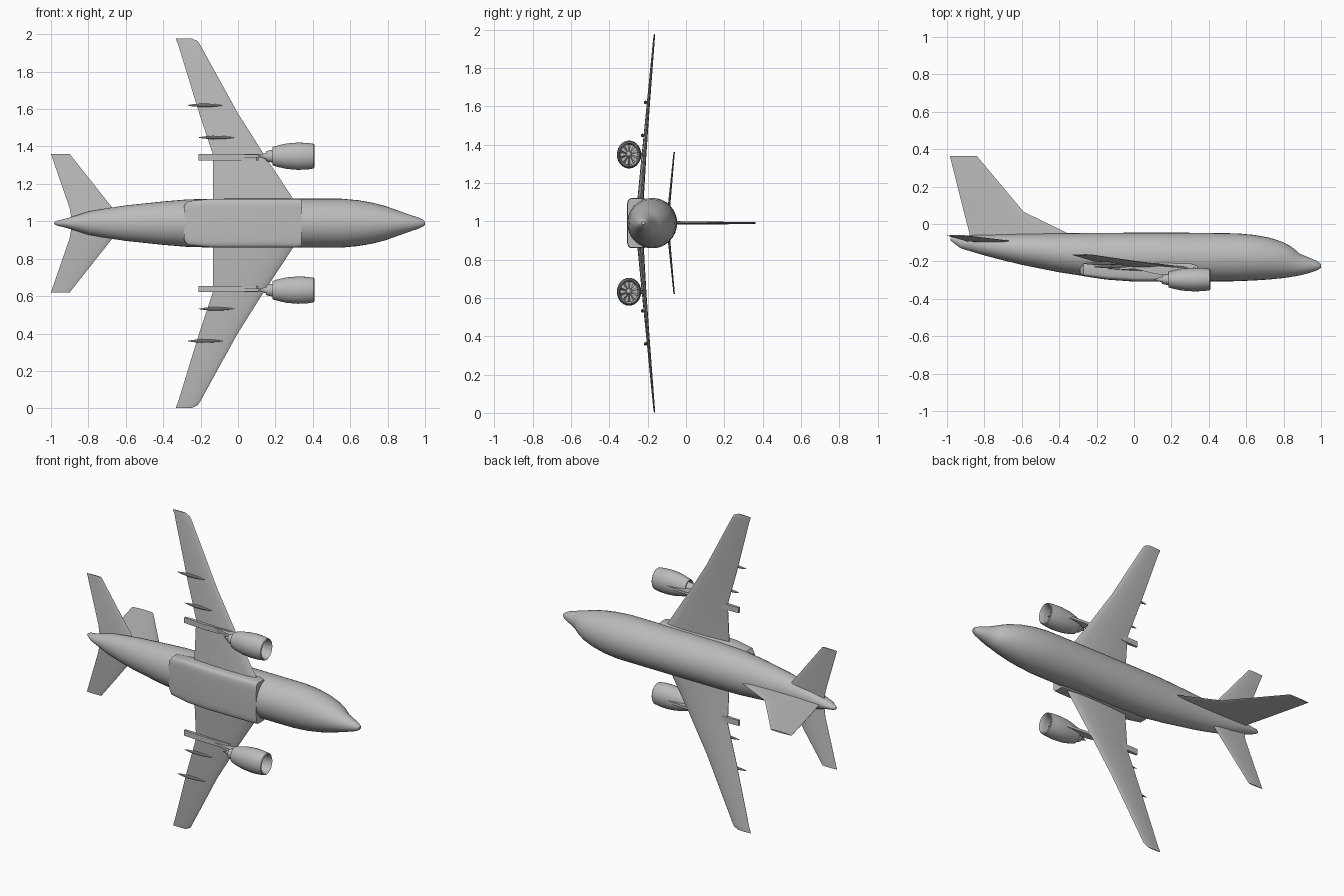
import bpy, bmesh, math
from mathutils import Vector

if "Cube" in bpy.data.objects:
    bpy.data.objects.remove(bpy.data.objects["Cube"])

ZC = 0.99  # height of the fuselage axis; the wings spread along z

grey = bpy.data.materials.new("light grey")
grey.diffuse_color = (0.5, 0.5, 0.5, 1)
grey.use_nodes = True
grey.node_tree.nodes["Principled BSDF"].inputs["Base Color"].default_value = grey.diffuse_color


def finish(name, bm, angle=35):
    bmesh.ops.remove_doubles(bm, verts=bm.verts, dist=1e-5)
    bmesh.ops.recalc_face_normals(bm, faces=bm.faces)
    me = bpy.data.meshes.new(name)
    bm.to_mesh(me)
    bm.free()
    me.materials.append(grey)
    ob = bpy.data.objects.new(name, me)
    bpy.context.collection.objects.link(ob)
    bpy.ops.object.select_all(action='DESELECT')
    ob.select_set(True)
    bpy.context.view_layer.objects.active = ob
    bpy.ops.object.shade_smooth_by_angle(angle=math.radians(angle))
    return ob


def loft(name, rings, angle=35):
    """Skin closed rings of equal length and cap both ends."""
    bm = bmesh.new()
    vs = [[bm.verts.new(p) for p in r] for r in rings]
    n = len(vs[0])
    for a, b in zip(vs, vs[1:]):
        for i in range(n):
            j = (i + 1) % n
            bm.faces.new((a[i], a[j], b[j], b[i]))
    bm.faces.new(vs[0])
    bm.faces.new(vs[-1])
    return finish(name, bm, angle)


def oval(x, top, bot, half, n=32, power=1.0, zc=ZC):
    """Cross-section at x; power below 1 makes it squarer."""
    ring = []
    for i in range(n):
        a = 2 * math.pi * i / n
        c, s = math.cos(a), math.sin(a)
        ring.append((x, (top + bot) / 2 + (top - bot) / 2 * math.copysign(abs(s) ** power, s),
                     zc + half * math.copysign(abs(c) ** power, c)))
    return ring


def foil(te, le, y, t, dz, sgn):
    """Aerofoil section in the xy plane, dz out from the axis."""
    shape = [(0, .06), (.3, .38), (.6, .5), (.85, .42), (.96, .22), (1, 0),
             (.96, -.2), (.85, -.36), (.6, -.42), (.3, -.3), (0, -.06)]
    return [(te + (le - te) * u, y + t * v, ZC + sgn * dz) for u, v in shape]


def prism(name, outline, zc, half):
    return loft(name, [[(x, y, zc + s * half) for x, y in outline] for s in (-1, 1)])


# Fuselage: x, top, bottom, half width
body = [(-0.98, -.075, -.088, .006), (-.965, -.066, -.1, .014), (-.93, -.063, -.128, .022),
        (-.9, -.061, -.138, .03), (-.8, -.058, -.168, .062), (-.7, -.056, -.194, .08),
        (-.6, -.053, -.218, .095), (-.4, -.05, -.258, .116), (-.27, -.048, -.278, .127),
        (-.1, -.047, -.298, .131), (.1, -.046, -.306, .131), (.35, -.047, -.307, .131),
        (.55, -.05, -.306, .131), (.64, -.058, -.302, .123), (.72, -.072, -.297, .109),
        (.79, -.094, -.29, .091), (.84, -.12, -.283, .073), (.865, -.14, -.279, .064),
        (.885, -.158, -.275, .057), (.93, -.177, -.264, .041), (.97, -.194, -.251, .028),
        (.99, -.205, -.242, .018), (1.0, -.214, -.233, .008)]
loft("fuselage", [oval(*s) for s in body])

# Squared belly fairing between the wings
belly = [(-.29, -.2, -.27, .09), (-.27, -.2, -.279, .118), (-.15, -.198, -.297, .13),
         (0, -.197, -.308, .131), (.2, -.197, -.309, .131), (.3, -.2, -.308, .131),
         (.34, -.215, -.306, .128)]
loft("belly_fairing", [oval(*s, power=.32) for s in belly])

# Dorsal fin: sections climb along y
fin_sections = [(-.88, -.36, -.07, .022), (-.88, -.36, -.047, .02), (-.91, -.59, .065, .018),
                (-.984, -.84, .363, .01)]
fin = []
for te, le, y, t in fin_sections:
    fin.append([(x, y, ZC + w) for x, w, _ in foil(te, le, 0, t, 0, 1)])
loft("tail_fin", fin)

# Engine profile about its own axis: x, radius
nacelle = [(.375, 0), (.365, .009), (.345, .016), (.335, .018), (.335, .053), (.375, .052),
           (.4, .056), (.408, .061), (.404, .066), (.37, .071), (.32, .073), (.26, .068),
           (.215, .058), (.185, .049), (.184, .045), (.2, .036), (.165, .031), (.15, .026),
           (.149, .018), (.105, 0)]

for sgn, side in ((1, "left"), (-1, "right")):
    # Main wing with rounded tip: te, le, y, thickness, span
    wing = [(-.135, .37, -.242, .04, .06), (-.133, .295, -.238, .036, .13),
            (-.135, .137, -.219, .026, .37), (-.208, -.002, -.2, .019, .59),
            (-.32, -.203, -.168, .01, .955), (-.328, -.215, -.166, .009, .973),
            (-.332, -.245, -.165, .006, .987)]
    loft(side + "_wing", [foil(*s, sgn) for s in wing])

    # Tailplane
    plane = [(-.89, -.64, -.094, .014, .02), (-.9, -.67, -.09, .014, .08),
             (-1, -.9, -.062, .008, .37)]
    loft(side + "_tailplane", [foil(*s, sgn) for s in plane])

    # Engine: lathed shell, slightly flattened
    ez, ey, n = ZC + sgn * .358, -.297, 28
    bm = bmesh.new()
    rows = [[bm.verts.new((x, ey + r * .87 * math.sin(2 * math.pi * i / n),
                           ez + r * math.cos(2 * math.pi * i / n))) for i in range(n)]
            for x, r in nacelle]
    for a, b in zip(rows, rows[1:]):
        for i in range(n):
            j = (i + 1) % n
            if a is rows[0]:
                bm.faces.new((a[0], b[j], b[i])) if i == 0 else bm.faces.new((a[i], b[j], b[i]))
            elif b is rows[-1]:
                bm.faces.new((a[i], a[j], b[i]))
            else:
                bm.faces.new((a[i], a[j], b[j], b[i]))
    finish(side + "_engine", bm)

    # Fan blades in the intake
    bm = bmesh.new()
    for k in range(10):
        a = 2 * math.pi * k / 10
        pts = [(.338, .012, -.12), (.338, .053, -.12), (.35, .053, .12), (.35, .012, .12)]
        bm.faces.new([bm.verts.new((x, ey + .87 * r * math.sin(a + d), ez + r * math.cos(a + d)))
                      for x, r, d in pts])
    finish(side + "_fan", bm)

    # Pylon and the boxy fairing behind it
    prism(side + "_pylon", [(.3, -.236), (.16, -.226), (.02, -.215), (.0, -.24), (.12, -.268),
                            (.2, -.275)], ez, .008)
    prism(side + "_pylon_fairing", [(.12, -.222), (-.1, -.215), (-.21, -.219), (-.21, -.232),
                                    (-.06, -.243), (.1, -.238)], ZC + sgn * .352, .017)

    # Slender flap track fairings
    for k, (x0, x1, dz, y) in enumerate(((-.21, -.02, .458, -.227), (-.27, -.08, .63, -.211))):
        rings = []
        for u, r in ((0, .001), (.15, .006), (.4, .0095), (.7, .008), (.9, .004), (1, .001)):
            rings.append(oval(x0 + (x1 - x0) * u, y + r, y - r, r, 10, 1, ZC + sgn * dz))
        loft(f"{side}_flap_fairing_{k + 1}", rings)
